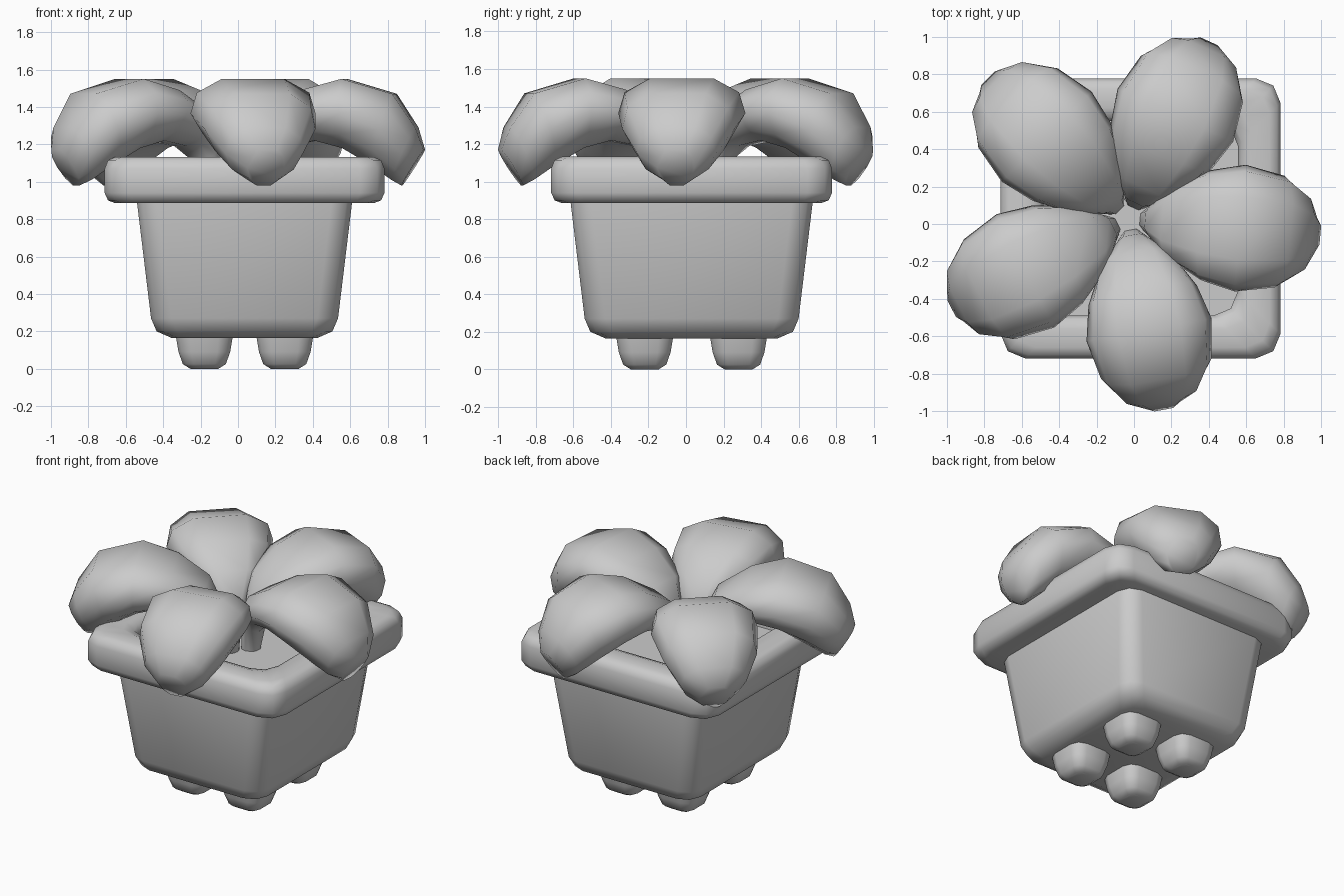
import bpy, bmesh, math
from mathutils import Matrix, Vector

cube = bpy.data.objects.get("Cube")
if cube:
    bpy.data.objects.remove(cube, do_unlink=True)

grey = bpy.data.materials.new("plain_grey")
grey.use_nodes = True
colour = (0.6, 0.6, 0.6, 1)
grey.diffuse_color = colour
grey.node_tree.nodes["Principled BSDF"].inputs["Base Color"].default_value = colour


def loft(name, loops, place, ring=False, angle=60):
    """Skin a list of equal loops; cap the ends, or join them into a ring."""
    bm = bmesh.new()
    rows = [[bm.verts.new(p) for p in loop] for loop in loops]
    pairs = list(zip(rows, rows[1:]))
    if ring:
        pairs.append((rows[-1], rows[0]))
    else:
        bm.faces.new(rows[0])
        bm.faces.new(rows[-1])
    for a, b in pairs:
        for i in range(len(a)):
            j = (i + 1) % len(a)
            bm.faces.new((a[i], a[j], b[j], b[i]))
    bmesh.ops.recalc_face_normals(bm, faces=bm.faces)
    mesh = bpy.data.meshes.new(name)
    bm.to_mesh(mesh)
    bm.free()
    mesh.materials.append(grey)
    obj = bpy.data.objects.new(name, mesh)
    obj.matrix_world = place
    bpy.context.collection.objects.link(obj)
    bpy.ops.object.select_all(action="DESELECT")
    obj.select_set(True)
    bpy.context.view_layer.objects.active = obj
    bpy.ops.object.shade_smooth_by_angle(angle=math.radians(angle))
    return obj


def rounded_rect(hx, hy, z, r, steps=2):
    """Rectangle outline with rounded corners."""
    points = []
    for k, (sx, sy) in enumerate(((1, 1), (-1, 1), (-1, -1), (1, -1))):
        for s in range(steps + 1):
            a = math.radians(90) * (k + s / steps)
            points.append(Vector((sx * (hx - r) + r * math.cos(a),
                                  sy * (hy - r) + r * math.sin(a), z)))
    return points


pot = Matrix.Translation((0.035, 0.03, 0))

# Tapered pot body, a little deeper than wide
body = [(0.39, 0.165), (0.47, 0.2), (0.5, 0.27), (0.575, 0.89), (0.575, 0.92)]
loft("pot_body", [rounded_rect(h, h + 0.07, z, 0.11) for h, z in body], pot)

# Rounded rim
rim = [(0.748, 0.94), (0.748, 1.07), (0.73, 1.115), (0.69, 1.133),
       (0.59, 1.133), (0.54, 1.115), (0.52, 1.07), (0.52, 0.885),
       (0.69, 0.885), (0.73, 0.9)]
loft("pot_rim", [rounded_rect(h, h, z, 0.13) for h, z in rim], pot, ring=True)

# Soil
loft("soil", [rounded_rect(0.53, 0.53, z, 0.13) for z in (0.9, 0.96)], pot)

# Four feet
foot = [(0.075, 0), (0.115, 0.025), (0.138, 0.09), (0.153, 0.18)]
for side, x in (("right", -0.215), ("left", 0.215)):
    for end, y in (("front", -0.25), ("back", 0.25)):
        loft(f"foot_{end}_{side}",
             [rounded_rect(h, h, z, h * 0.5) for h, z in foot],
             pot @ Matrix.Translation((x, y, 0)), angle=70)

# Leaf sections: underside point, upper point (reach, height), half width
stations = [
    ((0.17, 0.94), (0.06, 0.94), 0.06),
    ((0.2, 1.1), (0.09, 1.2), 0.09),
    ((0.3, 1.19), (0.18, 1.37), 0.2),
    ((0.45, 1.22), (0.38, 1.49), 0.295),
    ((0.6, 1.18), (0.6, 1.55), 0.34),
    ((0.75, 1.09), (0.87, 1.47), 0.3),
    ((0.86, 1.01), (0.99, 1.29), 0.21),
    ((0.91, 0.98), (1.03, 1.17), 0.1),
]
# Half outline of a section, from the top down to the narrower underside
half = [(0.5, 1), (0.9, 0.6), (1, 0), (0.8, -0.6), (0.38, -1)]
section = half + [(-x, y) for x, y in reversed(half)]


def leaf_loop(low, high, width):
    low, high = Vector((low[0], 0, low[1])), Vector((high[0], 0, high[1]))
    return [low.lerp(high, (v + 1) / 2) + Vector((0, u * width, 0))
            for u, v in section]


# Five drooping leaves around the centre: heading and reach of each
leaves = [(-5, 1.0), (65.5, 1.01), (135, 1.03), (207, 1.03), (280.5, 1.01)]
for i, (heading, reach) in enumerate(leaves):
    turn = Matrix.Rotation(math.radians(heading), 4, "Z")
    loft(f"leaf_{i + 1}", [leaf_loop(*s) for s in stations],
         Matrix.Translation((-0.03, 0.03, 0)) @ turn
         @ Matrix.Diagonal((reach, 1, 1, 1)), angle=75)
